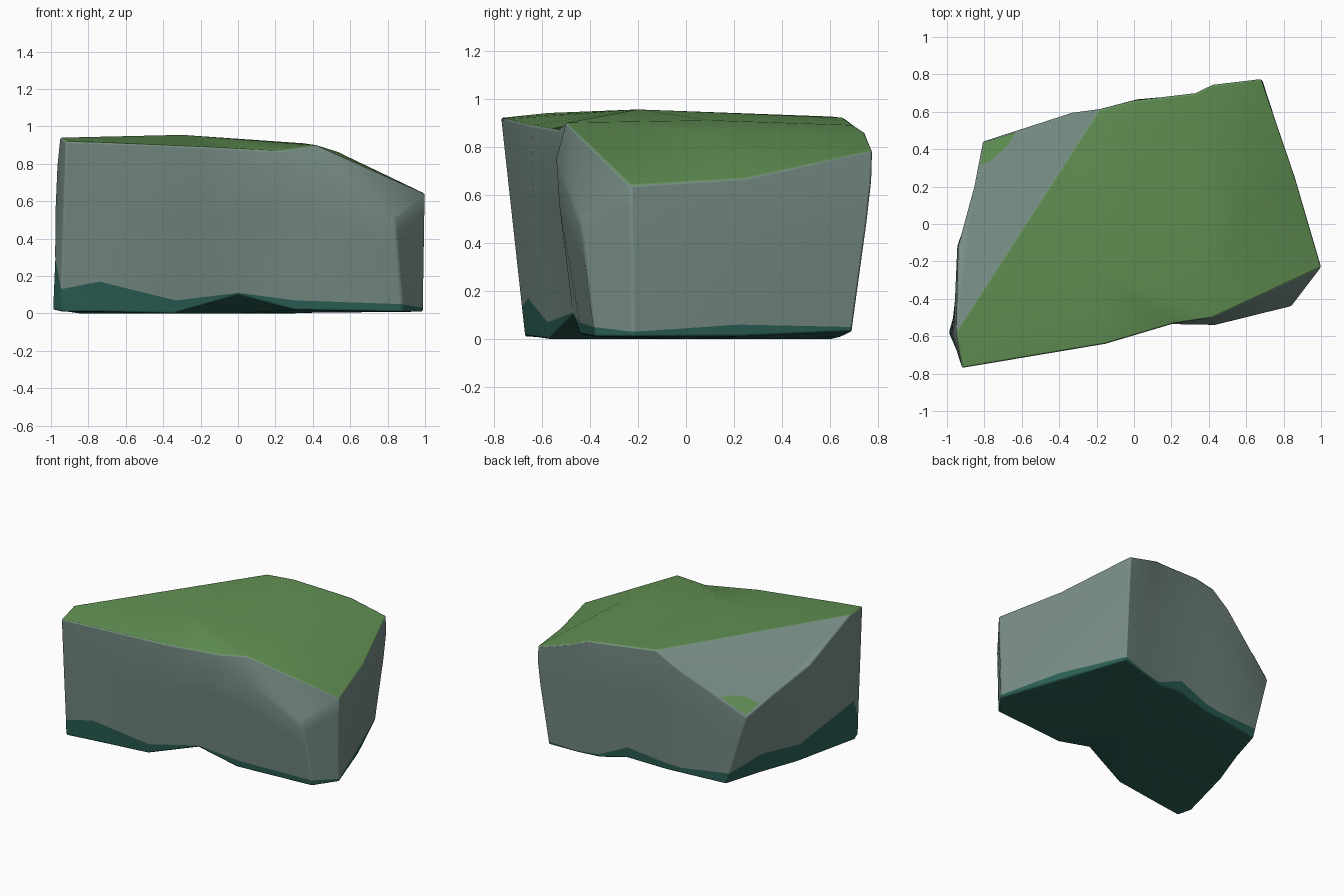
import bpy, bmesh, math
from mathutils import Vector

if "Cube" in bpy.data.objects:
    bpy.data.objects.remove(bpy.data.objects["Cube"], do_unlink=True)


def make_material(name, color):
    mat = bpy.data.materials.new(name)
    mat.use_nodes = True
    mat.diffuse_color = (*color, 1)
    shader = mat.node_tree.nodes["Principled BSDF"]
    shader.inputs["Base Color"].default_value = (*color, 1)
    shader.inputs["Roughness"].default_value = 0.9
    return mat


stone = make_material("grey stone", (.19, .27, .24))
moss = make_material("green moss", (.12, .28, .088))
damp = make_material("dark teal base", (.025, .12, .095))
STONE, MOSS, DAMP = range(3)

# Outline of the boulder, counter-clockwise: foot, rim, height of the damp band, bulge
columns = {
    "front_left":   ((-.95, -.67, .01), (-.92, -.77, .92), .12, 0),
    "front_a":      ((-.74, -.64, .01), (-.74, -.74, .915), .16, 0),
    "front_b":      ((-.35, -.57, 0), (-.15, -.64, .89), .07, .02),
    "front_notch":  ((0, -.47, .1), (.22, -.53, .87), .01, .015),
    "front_crest":  ((.3, -.44, .02), (.42, -.5, .9), .05, .06),
    "front_right":  ((.88, -.38, .01), (.84, -.44, .5), .04, 0),
    "right_corner": ((.99, -.22, .01), (1, -.23, .64), .02, 0),
    "right_mid":    ((.84, .22, .01), (.86, .25, .67), .05, 0),
    "right_back":   ((.65, .69, .03), (.68, .775, .785), .02, .015),
    "back_a":       ((.45, .65, .01), (.42, .745, .86), .01, 0),
    "back_crest":   ((.29, .61, 0), (.33, .7, .89), .02, .01),
    "back_b":       ((.08, .58, .04), (0, .66, .92), .08, .02),
    "back_c":       ((-.2, .53, .01), (-.18, .615, .925), .05, .01),
    "back_d":       ((-.32, .52, .01), (-.33, .595, .83), .04, .01),
    "left_back":    ((-.66, .47, 0), (-.81, .44, .52), .08, 0),
    "left_dip":     ((-.74, .2, 0), (-.855, .2, .61), .15, 0),
    "left_mid":     ((-.85, -.1, 0), (-.94, -.12, .74), .13, .02),
    "left_front":   ((-.99, -.58, .02), (-.95, -.58, .94), .28, .01),
}

bm = bmesh.new()
rings = [[] for _ in range(5)]
rim = {}
for name, (foot, top, band, bulge) in columns.items():
    foot, top = Vector(foot), Vector(top)
    outward = Vector((foot.x, foot.y, 0)).normalized() * bulge
    low = foot.lerp(top, band / (top.z - foot.z))
    levels = (foot, low, foot.lerp(top, .6) + outward, foot.lerp(top, .83) + outward, top)
    for ring, point in zip(rings, levels):
        ring.append(bm.verts.new(point))
    rim[name] = rings[-1][-1]


def add_face(verts, material):
    face = bm.faces.new(verts)
    face.material_index = material


# Side walls: damp band first, stone above it
count = len(columns)
for level, (lower, upper) in enumerate(zip(rings, rings[1:])):
    for i in range(count):
        j = (i + 1) % count
        add_face((lower[i], lower[j], upper[j], upper[i]), DAMP if level == 0 else STONE)


def fan(center, verts, material):
    hub = bm.verts.new(center)
    for a, b in zip(verts, verts[1:]):
        add_face((hub, a, b), material)


# Underside
fan((0, 0, 0), rings[0] + rings[0][:1], DAMP)

# Mossy top: large left slab and sloping right slab meet at a crease
crease = bm.verts.new((.35, .1, .91))
left_slab = ["back_crest", "back_b", "back_c", "left_front", "front_left",
             "front_a", "front_b", "front_notch", "front_crest"]
right_slab = ["front_crest", "right_corner", "right_mid", "right_back", "back_a", "back_crest"]
for center, names in (((-.3, -.2, .955), left_slab), ((.53, 0, .865), right_slab)):
    fan(center, [crease] + [rim[n] for n in names] + [crease], MOSS)

# Bare stone chamfers at the left back and front right
for names in (("left_front", "back_c", "back_d"), ("left_front", "back_d", "left_back"),
              ("left_front", "left_back", "left_dip"), ("left_front", "left_dip", "left_mid"),
              ("front_crest", "front_right", "right_corner")):
    add_face([rim[n] for n in names], STONE)

corner, along_back, along_left = (rim[n].co.copy() for n in ("left_back", "back_d", "left_front"))
bmesh.ops.recalc_face_normals(bm, faces=bm.faces)


def finish(name, bm, materials):
    mesh = bpy.data.meshes.new(name)
    bm.to_mesh(mesh)
    bm.free()
    for mat in materials:
        mesh.materials.append(mat)
    obj = bpy.data.objects.new(name, mesh)
    bpy.context.collection.objects.link(obj)
    bpy.ops.object.select_all(action="DESELECT")
    obj.select_set(True)
    bpy.context.view_layer.objects.active = obj
    bpy.ops.object.shade_smooth_by_angle(angle=math.radians(35))
    return obj


boulder = finish("boulder", bm, (stone, moss, damp))
bevel = boulder.modifiers.new("worn edges", "BEVEL")
bevel.width = .01
bevel.segments = 2
bevel.limit_method = "ANGLE"
bevel.angle_limit = math.radians(35)

# Small moss patch lying on the left back chamfer
patch = bmesh.new()
side, back = along_left - corner, along_back - corner
normal = back.cross(side).normalized()
normal *= math.copysign(.005, normal.z)
outline = [corner + side * s + back * b
           for s, b in ((.01, .03), (.13, .02), (.12, .15), (.07, .3), (.01, .38))]
face = patch.faces.new([patch.verts.new(p + normal) for p in outline])
face.normal_update()
if face.normal.z < 0:
    face.normal_flip()
finish("moss_patch", patch, (moss,))
